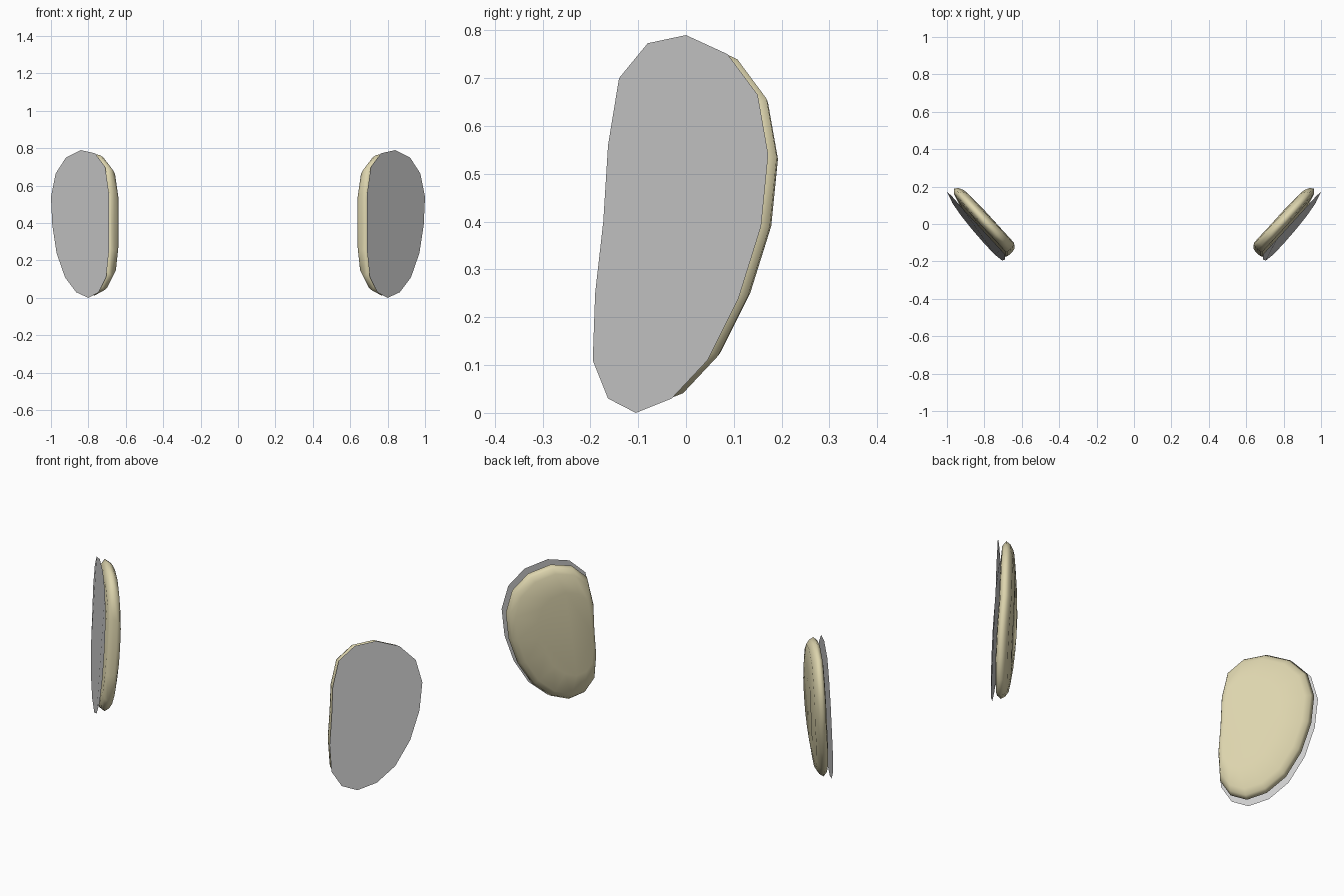
import bpy, bmesh
from mathutils import Vector

if "Cube" in bpy.data.objects:
    bpy.data.objects.remove(bpy.data.objects["Cube"])

# outline of the right-hand glass, clockwise from the top
OUTLINE = [Vector(p) for p in [
    (0.84, 0, 0.79), (0.765, -0.08, 0.773), (0.71, -0.14, 0.70), (0.69, -0.163, 0.56),
    (0.69, -0.173, 0.40), (0.69, -0.19, 0.25), (0.705, -0.195, 0.11), (0.745, -0.163, 0.03),
    (0.80, -0.105, 0), (0.865, -0.03, 0.03), (0.925, 0.045, 0.11), (0.97, 0.11, 0.24),
    (0.993, 0.157, 0.39), (1.0, 0.172, 0.54), (0.975, 0.15, 0.665), (0.92, 0.087, 0.75)]]
NORMAL = Vector((0.734, -0.68, 0))
# scaling centre near the inner edge keeps that side of the housing blunt
CENTRE = Vector((0.68, 0.734, 0)) * 0.385 + NORMAL * 0.627 + Vector((0, 0, 0.40))
# housing rings: (scale, depth behind the glass)
RINGS = [(0.80, 0.014), (0.92, 0.021), (0.97, 0.04), (0.935, 0.06), (0.87, 0.074), (0.6, 0.082)]

housing_mat = bpy.data.materials.new("housing_beige")
housing_mat.diffuse_color = (0.72, 0.66, 0.42, 1)
housing_mat.use_nodes = True
housing_mat.node_tree.nodes["Principled BSDF"].inputs["Base Color"].default_value = housing_mat.diffuse_color


def make(name, rings, side, mat=None):
    bm = bmesh.new()
    loops = []
    for scale, depth in rings:
        pts = [CENTRE + (p - CENTRE) * scale - NORMAL * depth for p in OUTLINE]
        loops.append([bm.verts.new((p.x * side, p.y, p.z)) for p in pts])
    n = len(OUTLINE)
    bm.faces.new(loops[0])
    for a, b in zip(loops, loops[1:]):
        for i in range(n):
            j = (i + 1) % n
            bm.faces.new((a[i], b[i], b[j], a[j]))
    if len(loops) > 1:
        bm.faces.new(loops[-1][::-1])
        bmesh.ops.recalc_face_normals(bm, faces=bm.faces)
    else:
        bm.normal_update()
        if bm.faces[:][0].normal.y > 0:
            bmesh.ops.reverse_faces(bm, faces=bm.faces)
    for f in bm.faces:
        f.smooth = len(loops) > 1
    me = bpy.data.meshes.new(name)
    bm.to_mesh(me)
    bm.free()
    if mat:
        me.materials.append(mat)
    bpy.context.collection.objects.link(bpy.data.objects.new(name, me))


# mirrored pair: flat glass in front of a pillow-shaped housing
for label, side in (("right", 1), ("left", -1)):
    make("mirror_glass_" + label, [(1, 0)], side)
    make("mirror_housing_" + label, RINGS, side, housing_mat)
